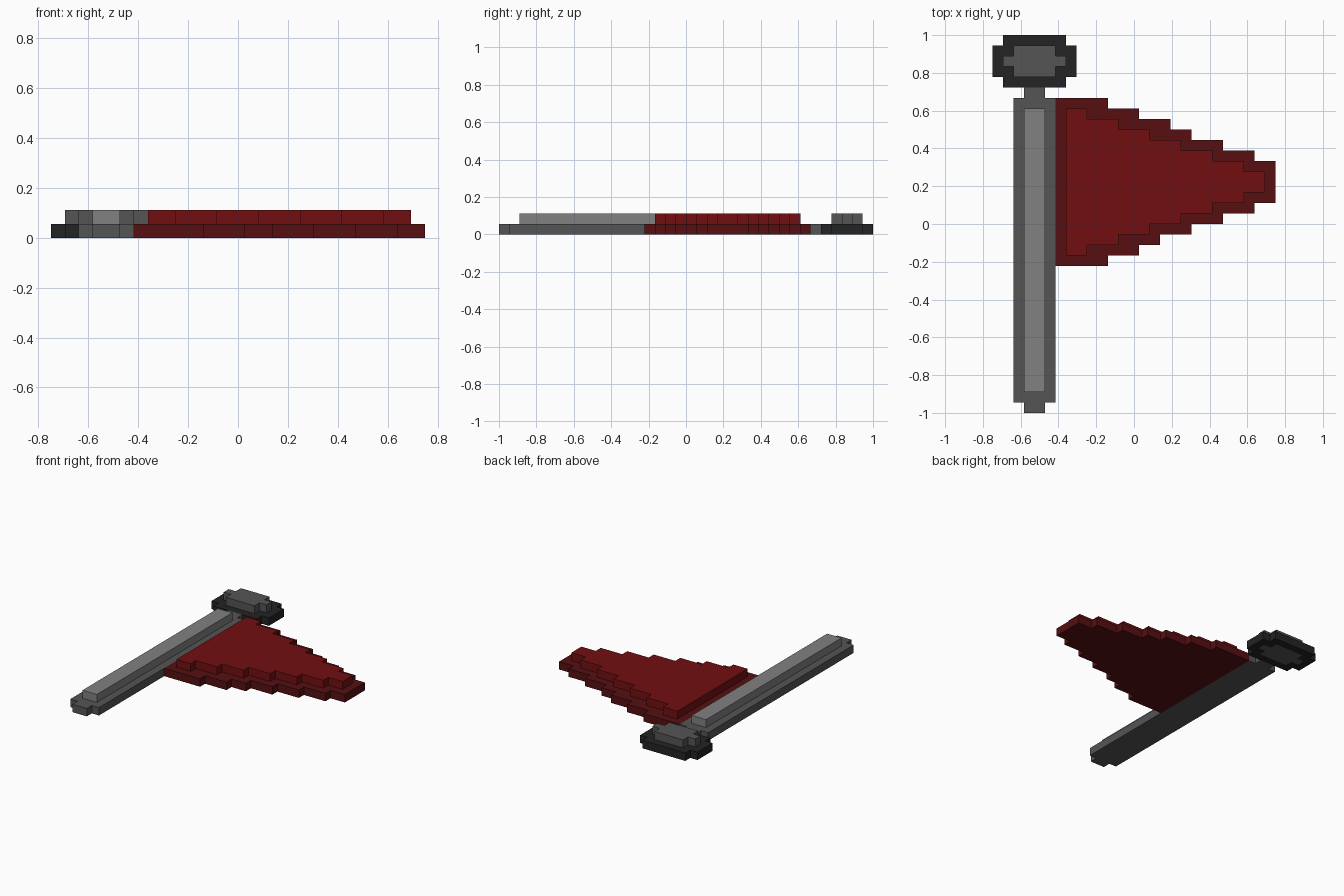
import bpy
import bmesh

if "Cube" in bpy.data.objects:
    bpy.data.objects.remove(bpy.data.objects["Cube"], do_unlink=True)

U = 2 / 36            # size of one block
OX, OY = -13.5, -18   # block-grid corner relative to the centre


def material(name, r, g, b):
    m = bpy.data.materials.new(name)
    m.use_nodes = True
    m.diffuse_color = (r, g, b, 1)
    m.node_tree.nodes["Principled BSDF"].inputs["Base Color"].default_value = (r, g, b, 1)
    return m


BLACK = material("charcoal black", 0.0170, 0.0170, 0.0170)
GREY = material("mid grey", 0.0890, 0.0890, 0.0890)
LIGHT = material("light grey", 0.2200, 0.2200, 0.2200)
DARK_RED = material("dark red", 0.0930, 0.0048, 0.0056)
RED = material("red", 0.1700, 0.0048, 0.0056)


def slab(name, mat, y, rows, z0, z1, mirror_x=None):
    """Extrude a stepped outline; rows are (x0, x1, height), stacked from y."""
    left, right = [], []
    for x0, x1, h in rows:
        left += [(x0, y), (x0, y + h)]
        right += [(x1, y), (x1, y + h)]
        y += h
    pts = right + left[::-1]
    n = len(pts)
    # drop points along straight vertical edges
    pts = [p for i, p in enumerate(pts)
           if not pts[i - 1][0] == p[0] == pts[(i + 1) % n][0]]

    origin = mirror_x or 0
    bm = bmesh.new()
    base = bm.faces.new([bm.verts.new(((x - origin) * U, (v + OY) * U, z0 * U))
                         for x, v in pts])
    top = bmesh.ops.extrude_face_region(bm, geom=[base], use_keep_orig=True)
    bmesh.ops.translate(bm, vec=(0, 0, (z1 - z0) * U),
                        verts=[g for g in top["geom"] if isinstance(g, bmesh.types.BMVert)])
    if mirror_x:
        # open the faces on the mirror plane so the halves join
        seam = [f for f in bm.faces if all(abs(v.co.x) < 1e-6 for v in f.verts)]
        bmesh.ops.delete(bm, geom=seam, context='FACES_ONLY')
    bmesh.ops.recalc_face_normals(bm, faces=bm.faces[:])
    me = bpy.data.meshes.new(name)
    bm.to_mesh(me)
    bm.free()
    me.materials.append(mat)
    ob = bpy.data.objects.new(name, me)
    ob.location.x = (origin + OX) * U
    bpy.context.collection.objects.link(ob)
    if mirror_x:
        ob.modifiers.new("Mirror", 'MIRROR')
    return ob


# Pole: wide base with narrow tips, and a raised ridge
slab("pole_base", GREY, 0, [(3, 5, 1), (2, 6, 29), (3, 5, 1)], 0, 1)
slab("pole_ridge", LIGHT, 2, [(3, 5, 27)], 1, 2)

# Finial: dark ring around a taller grey core
slab("finial_ring", BLACK, 31,
     [(1, 4, 1), (0, 2, 1), (0, 1, 1), (0, 2, 1), (1, 4, 1)], 0, 1, mirror_x=4)
slab("finial_core", GREY, 32, [(2, 6, 1), (1, 7, 1), (2, 6, 1)], 0, 2)

# Pennant: stepped dark border layer and a raised red face
border = [11, 14, 16, 19, 22, 25, 27, 27, 27, 27, 25, 22, 19, 17, 14, 11]
slab("pennant_border", DARK_RED, 14, [(6, x, 1) for x in border], 0, 1)

half = [9, 12, 15, 18, 21, 24, 26]
slab("pennant_face", RED, 15, [(7, x, 1) for x in half + half[::-1]], 1, 2)
